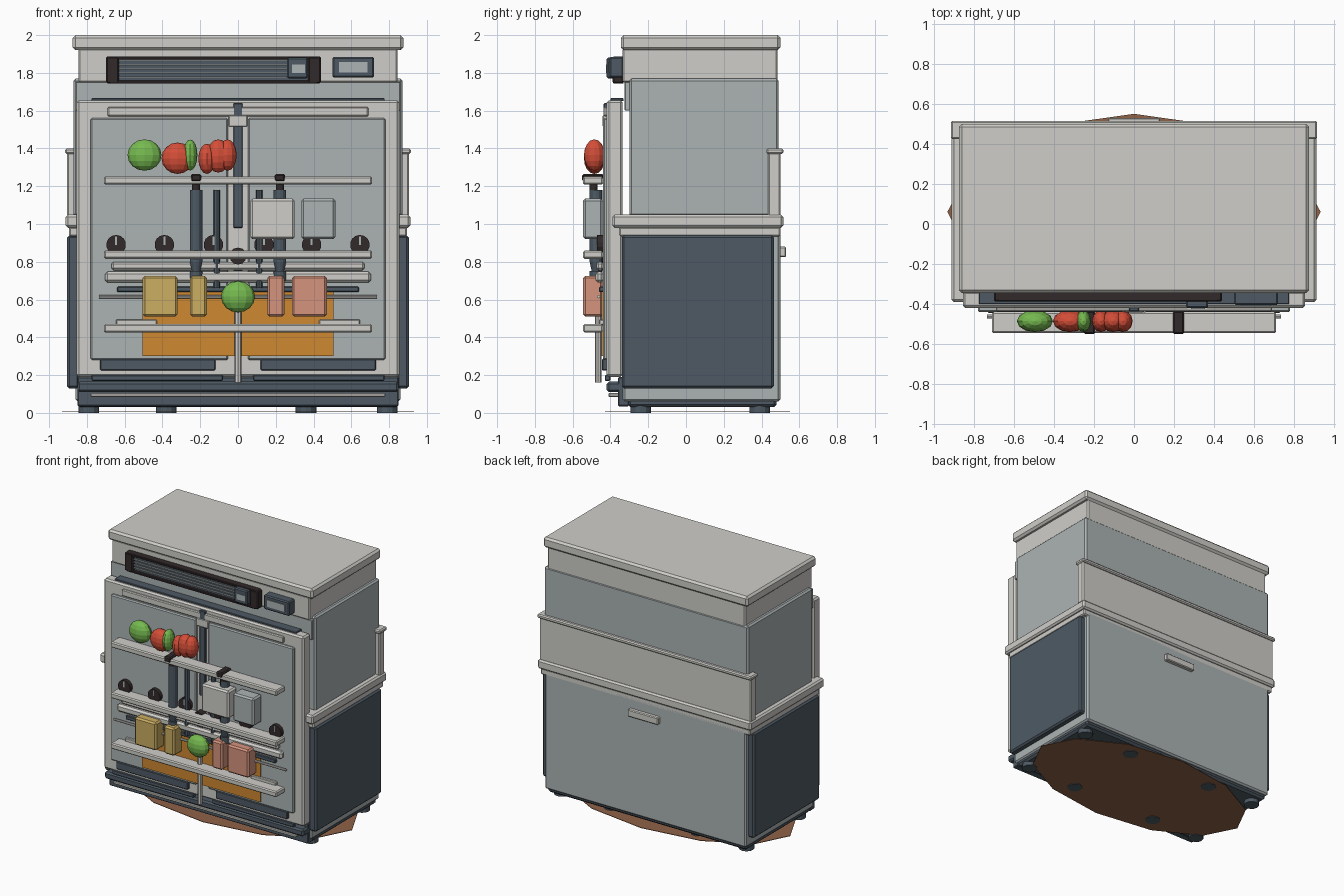
import bpy, math
from mathutils import Matrix


def material(name, r, g, b):
    def lin(c):
        c /= 255
        return c / 12.92 if c <= 0.04045 else ((c + 0.055) / 1.055) ** 2.4
    m = bpy.data.materials.new(name)
    m.diffuse_color = (lin(r), lin(g), lin(b), 1)
    return m


CREAM = material("cream", 207, 206, 201)
GREY = material("pale_blue_grey", 172, 179, 180)
SLATE = material("slate", 78, 90, 100)
BLACK = material("brown_black", 50, 41, 42)
ORANGE = material("orange", 206, 136, 48)
GREEN = material("green", 118, 186, 80)
RED = material("red", 212, 78, 56)
YELLOW = material("mustard", 204, 173, 98)
PINK = material("salmon", 214, 148, 126)
BROWN = material("brown", 142, 98, 72)


def finish(name, mat, bevel=0):
    o = bpy.context.object
    o.name = name
    o.data.materials.append(mat)
    if bevel:
        b = o.modifiers.new("bevel", 'BEVEL')
        b.width, b.segments = bevel, 1
    return o


def box(name, mat, x, y, z, bevel=0.008):
    """Bevelled box from three (min, max) ranges."""
    bpy.ops.mesh.primitive_cube_add(size=1)
    o = finish(name, mat, bevel)
    s = [b - a for a, b in (x, y, z)]
    c = [(a + b) / 2 for a, b in (x, y, z)]
    o.data.transform(Matrix.Translation(c) @ Matrix.Diagonal((*s, 1)))
    return o


def wide(name, mat, half, y, z, bevel=0.008):
    return box(name, mat, (-half, half), y, z, bevel)


def pair(name, mat, x, y, z, bevel=0.008):
    box(name + "_right", mat, x, y, z, bevel)
    box(name + "_left", mat, (-x[1], -x[0]), y, z, bevel)


def cyl(name, mat, loc, r, depth, axis='z', n=12, r2=None):
    rot = {'z': (0, 0, 0), 'y': (math.pi / 2, 0, 0), 'x': (0, math.pi / 2, 0)}[axis]
    bpy.ops.mesh.primitive_cone_add(vertices=n, radius1=r, radius2=r if r2 is None else r2,
                                    depth=depth, location=loc, rotation=rot)
    return finish(name, mat)


def ball(name, mat, x, z, rx, rz, y=-0.485, ry=0.055):
    bpy.ops.mesh.primitive_uv_sphere_add(segments=12, ring_count=8, location=(x, y, z))
    o = finish(name, mat)
    o.data.transform(Matrix.Diagonal((rx, ry, rz, 1)))
    return o


# Ground patch and feet
o = cyl("ground_patch", BROWN, (0, 0.06, 0.006), 1, 0.004)
o.data.transform(Matrix.Diagonal((0.932, 0.49, 1, 1)))
for x in (-0.79, -0.38, 0.36, 0.79):
    for y in (-0.24, 0.39):
        cyl("foot", SLATE, (x, y, 0.02), 0.055, 0.04)

# Cabinet: base, lower body, belt, upper body, neck, lid
wide("base", SLATE, 0.85, (-0.31, 0.48), (0.03, 0.08), 0.015)
wide("lower_body", GREY, 0.86, (-0.335, 0.50), (0.06, 0.97), 0.012)
pair("side_panel", SLATE, (0.84, 0.905), (-0.34, 0.465), (0.13, 0.94), 0.012)
wide("belt_underside", CREAM, 0.895, (-0.355, 0.50), (0.935, 0.985))
wide("belt", CREAM, 0.912, (-0.39, 0.515), (0.98, 1.05), 0.012)
wide("upper_body", GREY, 0.872, (-0.30, 0.49), (1.04, 1.77), 0.012)
wide("back_band", CREAM, 0.905, (0.435, 0.50), (1.04, 1.38))
wide("back_band_rim", CREAM, 0.915, (0.425, 0.515), (1.37, 1.40))
wide("neck", CREAM, 0.845, (-0.335, 0.485), (1.75, 1.93))
wide("upper_front", GREY, 0.86, (-0.325, -0.29), (1.60, 1.752), 0.004)
wide("lid", CREAM, 0.875, (-0.345, 0.50), (1.92, 2.0), 0.015)
wide("back_handle", CREAM, 0.13, (0.49, 0.53), (0.825, 0.88), 0.006)

# Vent with louvres and display
box("vent_back", SLATE, (-0.68, 0.42), (-0.365, -0.33), (1.75, 1.88), 0.004)
for x in (-0.665, 0.405):
    box("vent_end", BLACK, (x - 0.035, x + 0.035), (-0.388, -0.33), (1.745, 1.887))
for z in (1.751, 1.879):
    box("vent_edge", BLACK, (-0.68, 0.42), (-0.386, -0.33), (z - 0.008, z + 0.008), 0.003)
for i in range(5):
    z = 1.778 + i * 0.022
    box("vent_louvre", GREY, (-0.63, 0.26), (-0.375, -0.355), (z - 0.004, z + 0.004), 0)
box("vent_display", SLATE, (0.26, 0.37), (-0.42, -0.36), (1.77, 1.882))
box("vent_screen", GREY, (0.285, 0.355), (-0.424, -0.418), (1.80, 1.845), 0)
box("control_panel", SLATE, (0.50, 0.72), (-0.405, -0.33), (1.775, 1.885))
box("control_screen", GREY, (0.535, 0.685), (-0.41, -0.40), (1.803, 1.857), 0)

# Double door front
wide("door_frame", CREAM, 0.855, (-0.42, -0.335), (0.19, 1.655), 0.012)
wide("door_top_gasket", SLATE, 0.775, (-0.40, -0.33), (1.65, 1.666), 0.003)
wide("door_top_strip", CREAM, 0.69, (-0.436, -0.41), (1.57, 1.62), 0.006)
pair("door_panel", GREY, (0.052, 0.78), (-0.44, -0.41), (0.28, 1.56))
wide("door_centre_bar", SLATE, 0.025, (-0.437, -0.41), (0.98, 1.64), 0.005)
wide("door_centre_cap", CREAM, 0.05, (-0.441, -0.41), (1.515, 1.575), 0.004)
pair("kick_vent", SLATE, (0.12, 0.73), (-0.445, -0.41), (0.225, 0.285), 0.005)
pair("kick_slot", SLATE, (0.08, 0.775), (-0.43, -0.40), (0.17, 0.20), 0.004)
wide("bumper", SLATE, 0.85, (-0.42, -0.33), (0.11, 0.165), 0.012)
wide("kick_back", SLATE, 0.85, (-0.36, -0.30), (0.035, 0.19), 0.006)
wide("kick_trim", CREAM, 0.78, (-0.41, -0.35), (0.085, 0.105), 0.004)
wide("orange_plate", ORANGE, 0.505, (-0.448, -0.439), (0.30, 0.64), 0)

# Shelf rails and the slats behind them
for z in (0.448, 0.838, 1.23):
    wide("shelf_rail", CREAM, 0.71, (-0.545, -0.44), (z - 0.022, z + 0.022))
wide("upper_slat", CREAM, 0.67, (-0.475, -0.435), (0.755, 0.80), 0.012)
wide("lower_slat", CREAM, 0.705, (-0.48, -0.435), (0.69, 0.748), 0.014)
wide("slat_shadow_bar", SLATE, 0.64, (-0.46, -0.435), (0.64, 0.668), 0.004)
cyl("thin_rod", CREAM, (0, -0.462, 0.615), 0.009, 1.47, 'x', 8)
pair("shelf_bracket", CREAM, (0.43, 0.645), (-0.46, -0.435), (0.465, 0.495), 0.005)
cyl("centre_post", CREAM, (0, -0.465, 0.36), 0.018, 0.40, n=8)

# Round control knobs with a pale pointer
for x in (-0.645, -0.39, -0.13, 0.137, 0.39, 0.645):
    cyl("knob", BLACK, (x, -0.453, 0.89), 0.052, 0.035, 'y', 14)
    box("knob_pointer", GREY, (x - 0.005, x + 0.005), (-0.474, -0.468), (0.89, 0.935), 0)
cyl("centre_latch", BLACK, (0, -0.46, 0.83), 0.045, 0.05, 'y')
wide("latch_stem", SLATE, 0.025, (-0.465, -0.44), (0.75, 0.82), 0.004)

# Hanging tubes with straps over the top rail
for s in (-1, 1):
    x = 0.222 * s
    cyl("tube", SLATE, (x, -0.477, 0.99), 0.033, 0.38)
    cyl("tube_neck", SLATE, (x, -0.477, 0.77), 0.02, 0.06, r2=0.033)
    cyl("tube_end", SLATE, (x, -0.477, 0.725), 0.033, 0.05)
    box("strap", BLACK, (x - 0.028, x + 0.028), (-0.55, -0.435), (1.225, 1.265), 0.008)
    cyl("strap_drop", BLACK, (x, -0.49, 1.205), 0.022, 0.05)
    cyl("thin_tube", SLATE, (0.112 * s, -0.46, 0.92), 0.018, 0.52, n=8)

# Cartons on the shelves
for name, mat, x0, x1, z0, z1 in (
        ("cream_carton", CREAM, 0.065, 0.30, 0.92, 1.135),
        ("grey_carton", GREY, 0.335, 0.515, 0.92, 1.135),
        ("mustard_carton", YELLOW, -0.505, -0.32, 0.51, 0.725),
        ("mustard_packet", YELLOW, -0.255, -0.165, 0.51, 0.725),
        ("salmon_packet", PINK, 0.155, 0.245, 0.51, 0.725),
        ("salmon_carton", PINK, 0.285, 0.47, 0.51, 0.725)):
    box(name, mat, (x0, x1), (-0.545, -0.44), (z0, z1), 0.012)

# Produce
ball("green_fruit", GREEN, -0.495, 1.365, 0.09, 0.083)
ball("red_fruit", RED, -0.32, 1.348, 0.085, 0.083)
ball("green_pod", GREEN, -0.253, 1.365, 0.038, 0.082)
for x, z, rx, rz in ((-0.165, 1.345, 0.045, 0.08), (-0.105, 1.36, 0.062, 0.088),
                     (-0.055, 1.365, 0.048, 0.083)):
    ball("red_pepper_lobe", RED, x, z, rx, rz)
ball("shelf_green_fruit", GREEN, 0, 0.615, 0.09, 0.083)
